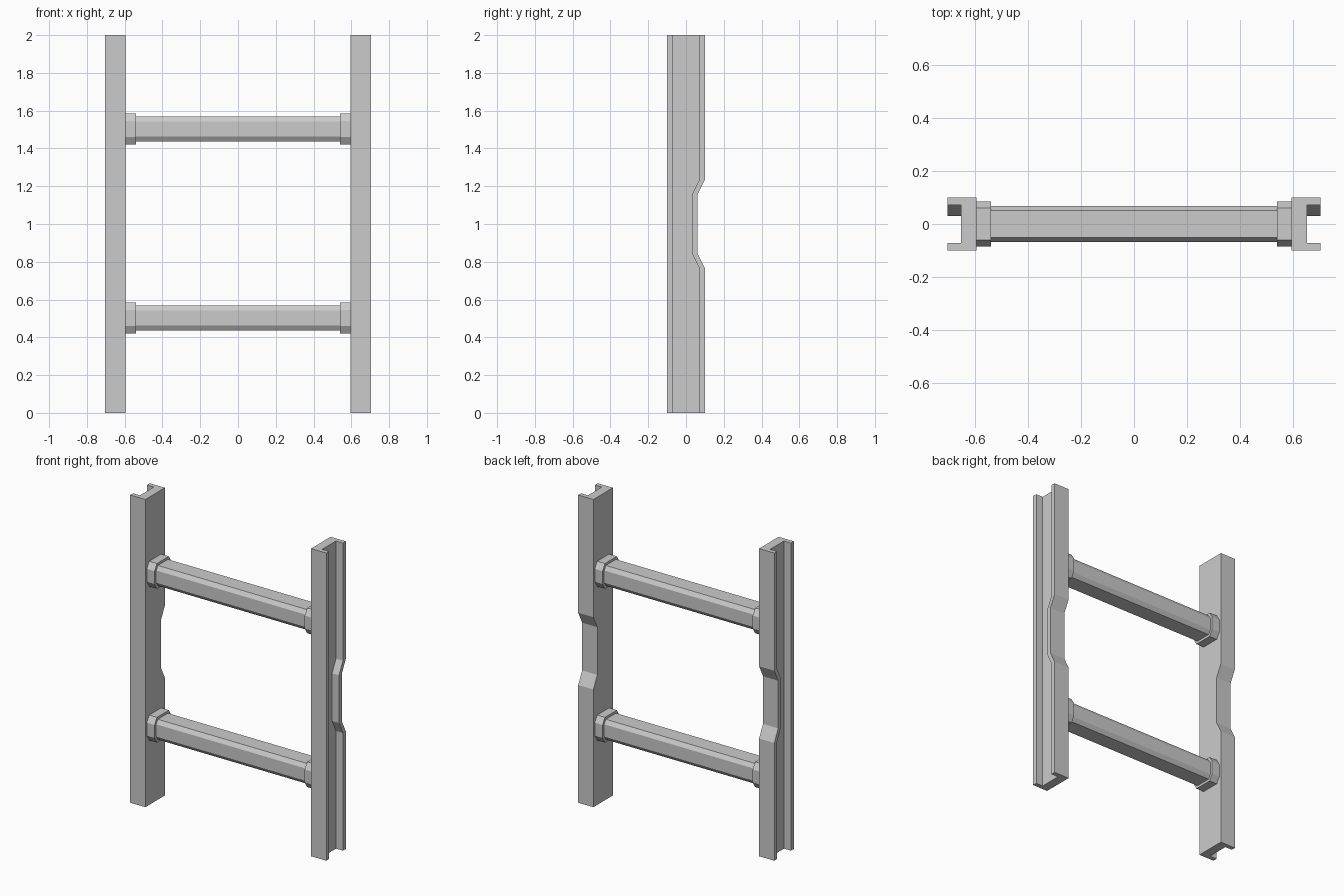
import bpy, bmesh

if "Cube" in bpy.data.objects:
    bpy.data.objects.remove(bpy.data.objects["Cube"])


def loft(name, rings):
    """Solid made by joining equal-length rings and capping both ends."""
    bm = bmesh.new()
    loops = [[bm.verts.new(p) for p in ring] for ring in rings]
    n = len(loops[0])
    for a, b in zip(loops, loops[1:]):
        for i in range(n):
            j = (i + 1) % n
            bm.faces.new((a[i], a[j], b[j], b[i]))
    bm.faces.new(loops[0])
    bm.faces.new(loops[-1])
    bmesh.ops.recalc_face_normals(bm, faces=bm.faces[:])
    mesh = bpy.data.meshes.new(name)
    bm.to_mesh(mesh)
    bm.free()
    obj = bpy.data.objects.new(name, mesh)
    bpy.context.collection.objects.link(obj)
    return obj


def rail_section(side, z, back):
    """C-channel section, open outward, with a movable back flange."""
    inner, web, outer, front, t = 0.596, 0.655, 0.705, -0.1, 0.029
    pts = [(inner, front), (outer, front), (outer, front + t), (web, front + t),
           (web, back - t), (outer, back - t), (outer, back), (inner, back)]
    return [(side * x, y, z) for x, y in pts]


def octagon(x, zc, hy, hz, cy, cz):
    """Flat-sided octagon: half sizes hy, hz and chamfer starts cy, cz."""
    pts = [(-hy, -cz), (-cy, -hz), (cy, -hz), (hy, -cz),
           (hy, cz), (cy, hz), (-cy, hz), (-hy, cz)]
    return [(x, y, zc + z) for y, z in pts]


# Side rails with a shallow dent in the back
stations = [(0, 0.1), (0.765, 0.1), (0.845, 0.06),
            (1.155, 0.06), (1.235, 0.1), (2, 0.1)]
for side, label in ((-1, "left"), (1, "right")):
    loft(f"{label}_rail", [rail_section(side, z, b) for z, b in stations])

# Rungs with a wider collar at each end
for zc, level in ((0.502, "lower"), (1.502, "upper")):
    loft(f"{level}_rung",
         [octagon(x, zc, 0.069, 0.066, 0.052, 0.040) for x in (-0.6, 0.6)])
    for side, label in ((-1, "left"), (1, "right")):
        loft(f"{level}_{label}_collar",
             [octagon(side * x, zc, 0.086, 0.082, 0.061, 0.042)
              for x in (0.54, 0.6)])
